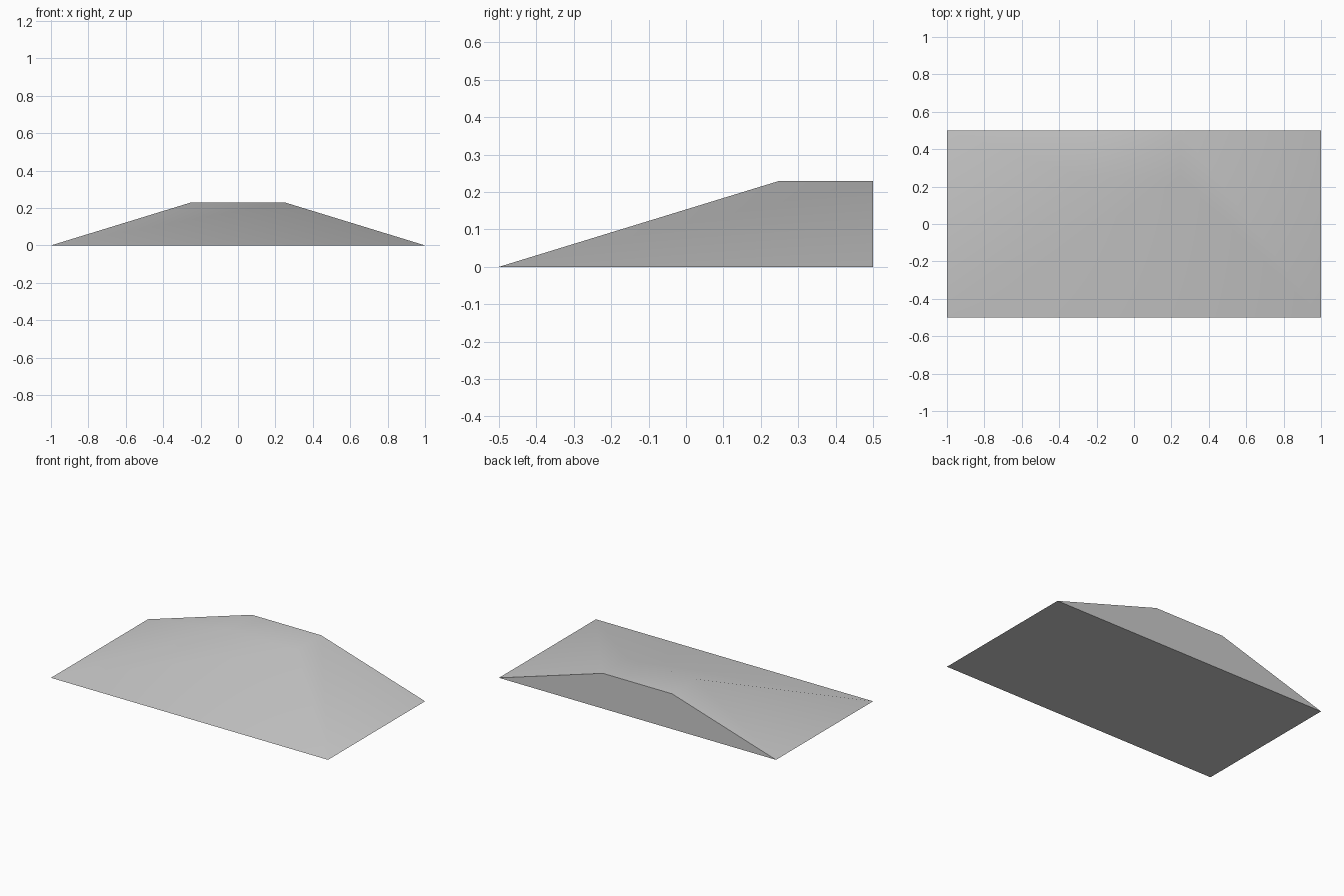
import bpy, bmesh, math

if "Cube" in bpy.data.objects:
    bpy.data.objects.remove(bpy.data.objects["Cube"])

# Plain grey surface
grey = bpy.data.materials.new("plain grey")
grey.diffuse_color = (0.6, 0.6, 0.6, 1)
grey.use_nodes = True
grey.node_tree.nodes["Principled BSDF"].inputs["Base Color"].default_value = grey.diffuse_color

# Half mound: flat ledge at the back, slopes down to the front and both sides
bm = bmesh.new()
base = [bm.verts.new((x, y, 0)) for x, y in ((-1, -.5), (1, -.5), (1, .5), (-1, .5))]
top = [bm.verts.new((x, y, .23)) for x, y in ((-.25, .25), (.25, .25), (.25, .5), (-.25, .5))]
bm.faces.new(base[::-1])
bm.faces.new(top)
for i in range(4):
    j = (i + 1) % 4
    bm.faces.new((base[i], base[j], top[j], top[i]))
mesh = bpy.data.meshes.new("ramp_mound")
bm.to_mesh(mesh)
bm.free()
mesh.materials.append(grey)
mound = bpy.data.objects.new("ramp_mound", mesh)
bpy.context.collection.objects.link(mound)

# Blend the shallow slopes, keep the rim and back crisp
bpy.context.view_layer.objects.active = mound
mound.select_set(True)
bpy.ops.object.shade_smooth_by_angle(angle=math.radians(35))
